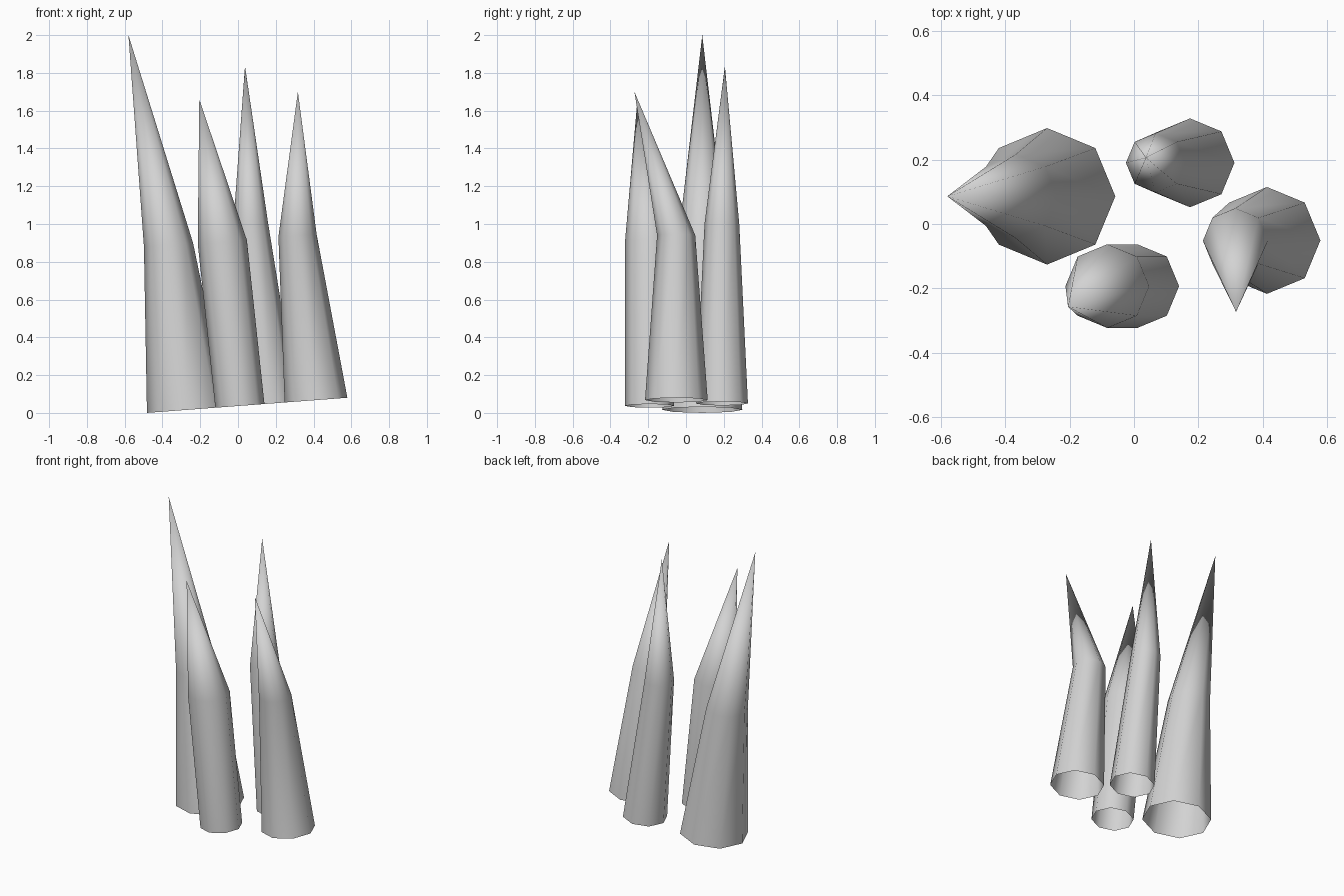
import bpy
import bmesh
import math

cube = bpy.data.objects.get("Cube")
if cube:
    bpy.data.objects.remove(cube, do_unlink=True)

SIDES = 8
TILT = 0.0755  # all rings lie on planes rising slightly towards +x

# One flat grey for every spike
grey = bpy.data.materials.new("light_grey")
grey.diffuse_color = (0.65, 0.65, 0.65, 1)
grey.use_nodes = True
grey.node_tree.nodes["Principled BSDF"].inputs["Base Color"].default_value = (0.65, 0.65, 0.65, 1)


def add_ring(bm, centre, radius):
    """Tilted octagon of vertices around a centre point."""
    cx, cy, cz = centre
    ring = []
    for i in range(SIDES):
        a = math.tau * i / SIDES
        dx, dy = radius * math.cos(a), radius * math.sin(a)
        ring.append(bm.verts.new((cx + dx, cy + dy, cz + TILT * dx)))
    return ring


def make_spike(name, base, base_radius, bend, bend_radius, tip):
    """Open-bottomed tapering shaft that bends into a pointed cone."""
    bm = bmesh.new()
    base_z = 0.0365 + TILT * base[0]
    low = add_ring(bm, (base[0], base[1], base_z), base_radius)
    mid = add_ring(bm, bend, bend_radius)
    point = bm.verts.new(tip)
    for i in range(SIDES):
        j = (i + 1) % SIDES
        bm.faces.new((low[i], low[j], mid[j], mid[i]))
        bm.faces.new((mid[i], mid[j], point))
    for face in bm.faces:
        face.smooth = True
    mesh = bpy.data.meshes.new(name)
    bm.to_mesh(mesh)
    bm.free()
    mesh.materials.append(grey)
    bpy.context.collection.objects.link(bpy.data.objects.new(name, mesh))


# Four spikes: base centre, base radius, bend centre, bend radius, tip
make_spike("tall_right_spike", (-0.27, 0.086), 0.212,
           (-0.368, 0.086, 0.89), 0.13, (-0.58, 0.086, 2.0))
make_spike("front_spike", (0.01, -0.193), 0.13,
           (-0.083, -0.193, 0.905), 0.13, (-0.205, -0.257, 1.66))
make_spike("back_spike", (0.174, 0.19), 0.138,
           (0.067, 0.19, 1.0), 0.092, (0.037, 0.206, 1.836))
make_spike("left_spike", (0.413, -0.051), 0.166,
           (0.315, -0.052, 0.94), 0.101, (0.317, -0.273, 1.70))
